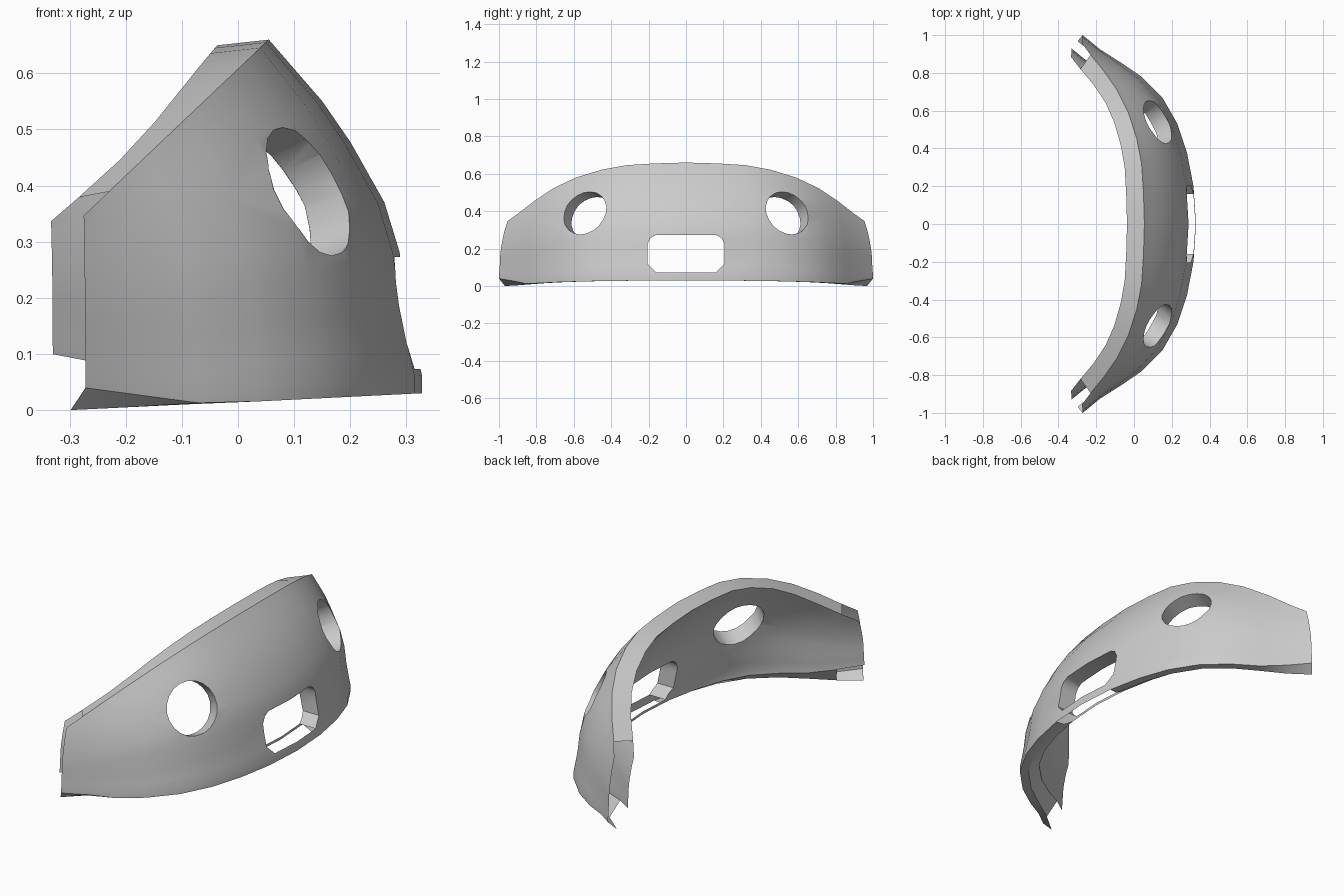
import bpy, bmesh
from math import pi, cos, sin
from mathutils import Vector

if "Cube" in bpy.data.objects:
    bpy.data.objects.remove(bpy.data.objects["Cube"])

grey = bpy.data.materials.new("plain_grey")
grey.use_nodes = True
grey.diffuse_color = (0.6, 0.6, 0.6, 1)
grey.node_tree.nodes["Principled BSDF"].inputs["Base Color"].default_value = (0.6, 0.6, 0.6, 1)

# Plan curves of the lower and upper outer edges (half, mirrored below)
LOWER = [(.328, 0), (.315, .2), (.28, .38), (.23, .53), (.15, .67),
         (.04, .78), (-.07, .855), (-.18, .925), (-.272, 1)]
UPPER = [(.055, 0), (.05, .17), (.04, .32), (.015, .45), (-.03, .59),
         (-.09, .71), (-.16, .81), (-.23, .895), (-.275, .955)]
# Bulging wall profile: height fraction, share of the lower edge
PROFILE = [(0, 1), (.05, 1), (.13, .956), (.25, .9), (.4, .853),
           (.54, .754), (.71, .533), (.825, .35), (.91, .18), (1, 0)]
THICK = .092
ROWS = len(PROFILE)


def mirrored(half):
    return [Vector((x, -y)) for x, y in half[:0:-1]] + [Vector(p) for p in half]


low, up = mirrored(LOWER), mirrored(UPPER)
last = len(low) - 1


def section(i):
    """Closed ring: outer wall up, inner wall down, then the lower lip."""
    tangent = (low[min(i + 1, last)] - low[max(i - 1, 0)]).normalized()
    inward = Vector((-tangent.y, tangent.x)) * THICK
    b, t = low[i], up[i]
    z_top = .66 - (.055 - t.x) * .95
    lip = .0135 + .05 * b.x
    z_low = max(lip, .01 + .133 * (-.05 - b.x))
    end = abs(b.y) ** 3
    outer, inner = [], []
    for f, w in PROFILE:
        p = t.lerp(b, w)
        outer.append((p.x, p.y, z_low + f * (z_top - z_low)))
        q = p + inward
        z0, z1 = z_low + .03 + .03 * end, z_top - .01
        inner.append((q.x, q.y, z0 + f * (z1 - z0)))
    m = b + inward * .45
    return outer + inner[::-1] + [(m.x, m.y, lip)]


# Double-walled curved shell; slot 1 marks the faces to be left open
bm = bmesh.new()
rings = [[bm.verts.new(p) for p in section(i)] for i in range(last + 1)]
size = len(rings[0])
centre = last // 2
for i in range(last):
    for k in range(size):
        n = (k + 1) % size
        f = bm.faces.new((rings[i][k], rings[i][n], rings[i + 1][n], rings[i + 1][k]))
        tip = i in (0, last - 1)
        middle = i in (centre - 1, centre)
        if (tip and k in (ROWS - 1, size - 2)) or (middle and k >= size - 2):
            f.material_index = 1
for r in (rings[0], rings[-1]):
    caps = [(k, k + 1, 2 * ROWS - 2 - k, 2 * ROWS - 1 - k) for k in range(ROWS - 1)]
    for c in caps + [(0, 2 * ROWS - 1, size - 1)]:
        bm.faces.new([r[j] for j in c]).material_index = 1
bmesh.ops.recalc_face_normals(bm, faces=bm.faces)
mesh = bpy.data.meshes.new("curved_shell")
bm.to_mesh(mesh)
bm.free()
mesh.materials.append(grey)
mesh.materials.append(grey)
shell = bpy.data.objects.new("curved_shell", mesh)
bpy.context.collection.objects.link(shell)


def cutter(name, outline, place, axis, depth):
    """Prism with the given outline, lying along axis."""
    c = bmesh.new()
    face = c.faces.new([c.verts.new((x, y, -depth / 2)) for x, y in outline])
    ext = bmesh.ops.extrude_face_region(c, geom=[face])["geom"]
    bmesh.ops.translate(c, vec=(0, 0, depth),
                        verts=[v for v in ext if isinstance(v, bmesh.types.BMVert)])
    bmesh.ops.recalc_face_normals(c, faces=c.faces)
    me = bpy.data.meshes.new(name)
    c.to_mesh(me)
    c.free()
    me.materials.append(grey)
    ob = bpy.data.objects.new(name, me)
    ob.location = place
    ob.rotation_mode = 'QUATERNION'
    ob.rotation_quaternion = Vector(axis).to_track_quat('Z', 'Y')
    bpy.context.collection.objects.link(ob)
    ob.hide_render = True
    return ob


# Round side openings and the chamfered middle opening
circle = [(.125 * cos(a * pi / 10), .125 * sin(a * pi / 10)) for a in range(20)]
w, h, c = .205, .1, .045
slot = [(w, h - c), (w - c * .35, h - c * .35), (w - c, h), (c - w, h),
        (c * .35 - w, h - c * .35), (-w, h - c), (-w, c - h), (c - w, -h),
        (w - c, -h), (w, c - h)]
cutters = [cutter("side_opening_cutter", circle, (.125, s * .54, .39),
                  (.8, s * .5, .35), .5) for s in (-1, 1)]
cutters.append(cutter("middle_opening_cutter", slot, (.26, 0, .173), (1, 0, 0), .4))

bpy.context.view_layer.update()
bpy.context.view_layer.objects.active = shell
for ob in cutters:
    mod = shell.modifiers.new("opening", 'BOOLEAN')
    mod.operation = 'DIFFERENCE'
    mod.solver = 'EXACT'
    mod.object = ob
    bpy.ops.object.modifier_apply(modifier=mod.name)
for ob in cutters:
    bpy.data.objects.remove(ob)

# Open the tips, and the floor of the middle opening
bm = bmesh.new()
bm.from_mesh(shell.data)


def is_open(f):
    p = f.calc_center_median()
    floor = f.normal.z > .9 and abs(p.y) < .2 and p.z < .1
    return f.material_index == 1 or floor


bmesh.ops.delete(bm, geom=[f for f in bm.faces if is_open(f)], context='FACES')
bm.to_mesh(shell.data)
bm.free()
shell.data.materials.clear()
shell.data.materials.append(grey)

bpy.ops.object.select_all(action='DESELECT')
shell.select_set(True)
bpy.context.view_layer.objects.active = shell
bpy.ops.object.shade_smooth_by_angle(angle=.6)
